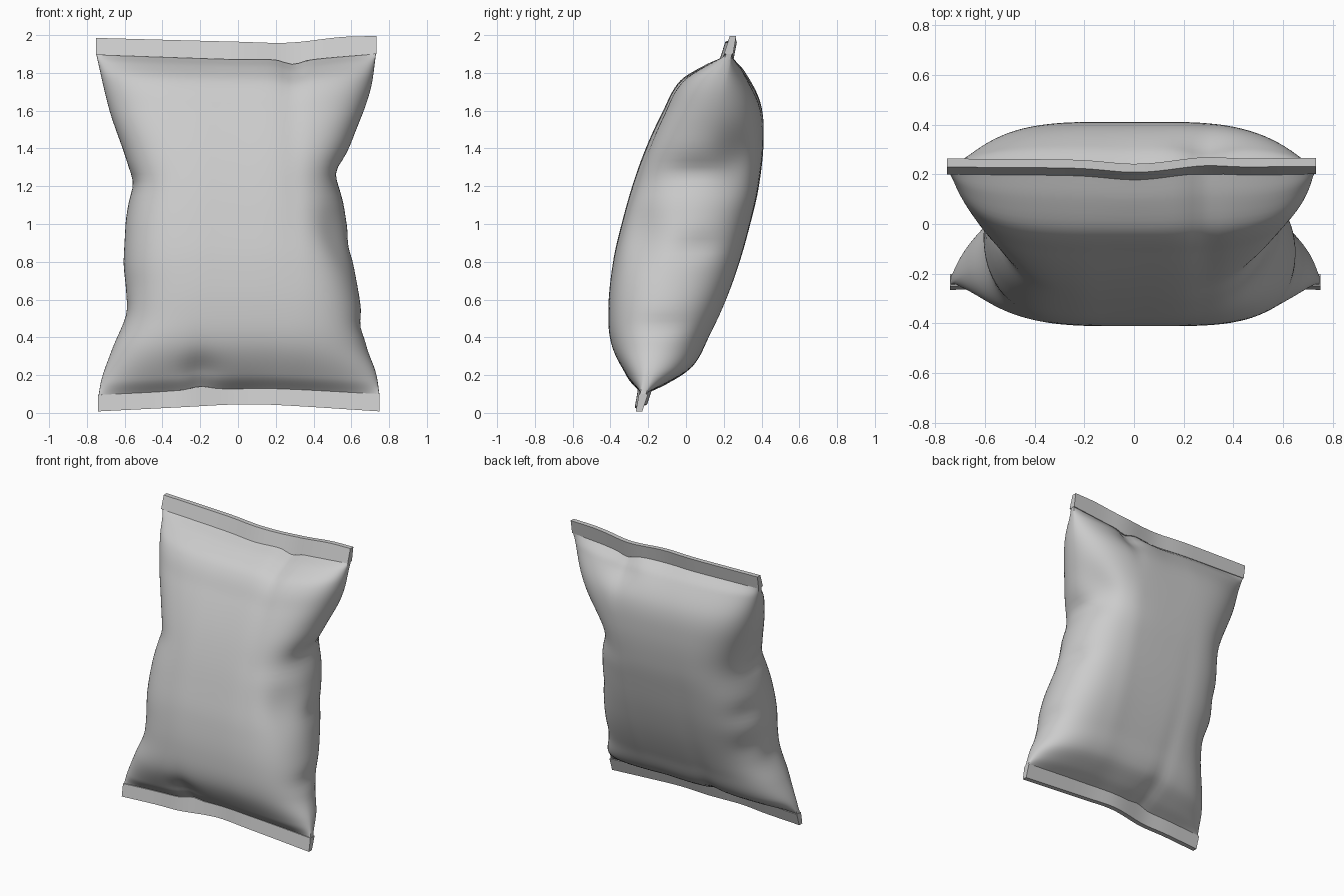
import bpy, bmesh, math

if "Cube" in bpy.data.objects:
    bpy.data.objects.remove(bpy.data.objects["Cube"])


def curve(pts, t):
    """Smooth interpolation through (position, value) pairs."""
    t = min(max(t, pts[0][0]), pts[-1][0])
    n = len(pts)

    def slope(i):
        a, b = pts[max(i - 1, 0)], pts[min(i + 1, n - 1)]
        return (b[1] - a[1]) / (b[0] - a[0])
    for i in range(n - 1):
        (t0, v0), (t1, v1) = pts[i], pts[i + 1]
        if t <= t1:
            h = t1 - t0
            s = (t - t0) / h
            return ((1 + 2 * s) * (1 - s) ** 2 * v0 + s * (1 - s) ** 2 * h * slope(i)
                    + s * s * (3 - 2 * s) * v1 + s * s * (s - 1) * h * slope(i + 1))


def bump(d, w):
    return math.exp(-(d / w) ** 2)


# Side silhouette (z, y); the back is the front turned by half a turn
FRONT = [(.11, -.24), (.18, -.31), (.35, -.395), (.55, -.411), (.8, -.385), (1, -.34),
         (1.2, -.285), (1.4, -.215), (1.6, -.125), (1.77, -.03), (1.85, .10), (1.89, .207)]
BACK = [(2 - z, -y) for z, y in reversed(FRONT)]
# Front silhouette (z, x)
LEFT = [(.1, -.74), (.2, -.72), (.35, -.665), (.5, -.605), (.65, -.595), (.8, -.606),
        (1, -.597), (1.2, -.57), (1.32, -.585), (1.6, -.68), (1.9, -.752)]
RIGHT = [(.1, .75), (.22, .73), (.36, .68), (.6, .645), (.8, .61), (1.1, .56),
         (1.25, .535), (1.45, .61), (1.7, .70), (1.9, .732)]
# Seal edges (x, z), from the bottom rim up
EDGES = [[(-.74, .008), (-.3, .03), (0, .045), (.2, .042), (.75, .008)],
         [(-.74, .095), (-.3, .12), (-.2, .14), (-.1, .128), (.2, .128), (.75, .10)],
         [(-.75, 1.895), (0, 1.87), (.2, 1.868), (.29, 1.845), (.38, 1.868), (.73, 1.90)],
         [(-.75, 1.985), (0, 1.965), (.27, 1.96), (.55, 1.99), (.73, 1.995)]]
# Dents in the sides: (side, z, y, depth, z width, y width)
DENTS = [(1, 1.28, .05, .02, .06, .17), (-1, 1.22, -.02, .02, .06, .16),
         (1, .97, -.27, .06, .17, .13), (1, 1.36, .30, .06, .13, .13),
         (1, .88, .08, .02, .06, .14), (-1, .9, .16, .02, .08, .14),
         (1, .46, -.12, .015, .06, .16), (-1, .55, -.15, .01, .07, .10),
         (-1, 1.22, -.26, .02, .08, .10), (-1, .62, .1, .02, .09, .12)]


def wobble(x, top):
    s = 1 if top else -1
    return s * (-.016 * bump(x, .15) + .012 * bump(x * s - .29, .12))


def body_point(ang, v):
    u, side = math.cos(ang), math.sin(ang)
    zn = .11 + 1.78 * v
    half = (curve(RIGHT, zn) - curve(LEFT, zn)) / 2
    x = (curve(RIGHT, zn) + curve(LEFT, zn)) / 2 + half * u
    lo, hi = curve(EDGES[1], x), curve(EDGES[2], x)
    z = lo + (hi - lo) * v
    # pillow cross-section with full corners
    mid = min(1, 4 * v * (1 - v)) ** .6
    f = max(0, 1 - abs(u) ** 4.2) ** (.56 - .08 * mid)
    seam = .256 * (zn - 1)
    outer = curve(FRONT if side < 0 else BACK, zn)
    y = seam + (outer - seam) * f
    y += wobble(x, v > .5) * abs(2 * v - 1) ** 10
    if abs(side) > 1e-6:
        y += math.copysign(.016 * (1 - f) * abs(2 * v - 1) ** 6, side)
    # puckers running out of the seals
    if side < 0:
        y += .03 * bump(x + .2, .11) * bump(z - .22, .08) * f
    else:
        y -= .03 * bump(x - .29, .11) * bump(z - 1.78, .08) * f
    for s, dz, dy, d, wz, wy in DENTS:
        if s * u > 0:
            x -= s * d * bump(z - dz, wz) * bump(y - dy, wy) * abs(u) ** 3
    return x, y, z


def loft(bm, rows, closed):
    rows = [[bm.verts.new(p) for p in r] for r in rows]
    for a, b in zip(rows, rows[1:]):
        for i in range(len(a) if closed else len(a) - 1):
            j = (i + 1) % len(a)
            bm.faces.new((a[i], a[j], b[j], b[i]))
    return rows


def finish(name, bm):
    bmesh.ops.recalc_face_normals(bm, faces=bm.faces)
    me = bpy.data.meshes.new(name)
    bm.to_mesh(me)
    bm.free()
    ob = bpy.data.objects.new(name, me)
    bpy.context.collection.objects.link(ob)
    bpy.ops.object.select_all(action='DESELECT')
    ob.select_set(True)
    bpy.context.view_layer.objects.active = ob
    bpy.ops.object.shade_smooth_by_angle(angle=math.radians(40))


# Inflated bag body
N, M = 112, 72
bm = bmesh.new()
levels = [(1 - math.cos(math.pi * i / M)) / 2 for i in range(M + 1)]
rings = loft(bm, [[body_point(2 * math.pi * k / N, v) for k in range(N)] for v in levels], True)
bm.faces.new(rings[0])
bm.faces.new(rings[-1])
finish("bag_body", bm)

# Flat seals at both ends, thinner at the outer rim
for name, top in (("bottom_seal", False), ("top_seal", True)):
    xl, xr = (-.752, .732) if top else (-.74, .75)
    xs = [xl + (xr - xl) * i / 40 for i in range(41)]
    inner, rim = (EDGES[2], EDGES[3]) if top else (EDGES[1], EDGES[0])
    rows = [[(x, .25 * (curve(e, x) - 1) + wobble(x, top) + t, curve(e, x)) for x in xs]
            for e, t in ((inner, -.024), (rim, -.017), (rim, .017), (inner, .024))]
    bm = bmesh.new()
    loft(bm, rows + rows[:1], False)
    bmesh.ops.remove_doubles(bm, verts=bm.verts, dist=1e-5)
    bmesh.ops.holes_fill(bm, edges=[e for e in bm.edges if e.is_boundary], sides=4)
    finish(name, bm)
